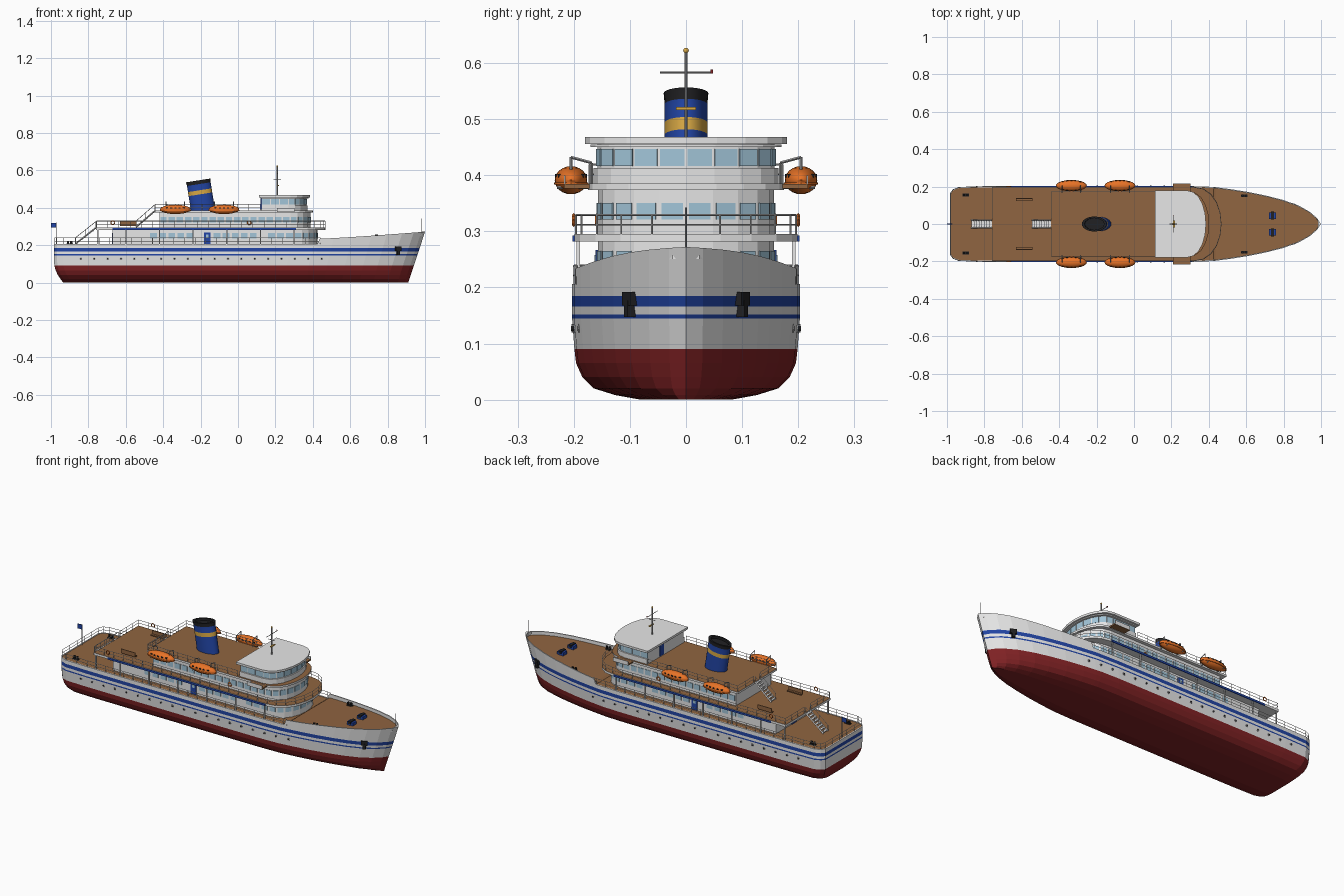
import bpy, bmesh, math
from mathutils import Vector, Matrix

if "Cube" in bpy.data.objects:
    bpy.data.objects.remove(bpy.data.objects["Cube"])

COLORS = {"white": (.80, .80, .80), "red": (.22, .016, .018), "blue": (.016, .06, .38),
          "deck_brown": (.28, .13, .052), "glass": (.36, .56, .69), "orange": (.80, .17, .02),
          "black": (.015, .015, .017), "grey": (.42, .42, .43), "yellow": (.70, .40, .06)}
M = {}
for n, c in COLORS.items():
    M[n] = bpy.data.materials.new(n)
    M[n].diffuse_color = (*c, 1)

def finish(bm, name, *mats, smooth=False):
    bmesh.ops.recalc_face_normals(bm, faces=bm.faces)
    me = bpy.data.meshes.new(name)
    bm.to_mesh(me)
    bm.free()
    for m in mats:
        me.materials.append(M[m])
    for p in me.polygons:
        p.use_smooth = smooth
    if smooth:
        me.set_sharp_from_angle(angle=math.radians(40))
    ob = bpy.data.objects.new(name, me)
    bpy.context.collection.objects.link(ob)
    return ob

def box(bm, c, s, rot=0.0, mi=0):
    mat = Matrix.Translation(c) @ Matrix.Rotation(rot, 4, 'Z') @ Matrix.Diagonal((*s, 1))
    vs = bmesh.ops.create_cube(bm, size=1, matrix=mat)["verts"]
    for f in {f for v in vs for f in v.link_faces}:
        f.material_index = mi

def bar(bm, p, q, r=.0016, sides=4):
    p, q = Vector(p), Vector(q)
    d = q - p
    mat = Matrix.Translation((p + q) / 2) @ d.to_track_quat('Z', 'Y').to_matrix().to_4x4()
    bmesh.ops.create_cone(bm, cap_ends=True, segments=sides, radius1=r, radius2=r, depth=d.length, matrix=mat)

def boxes(name, mat, items):
    bm = bmesh.new()
    for c, s in items:
        box(bm, c, s)
    return finish(bm, name, mat)

def interp(table, x):
    for (a, ya), (b, yb) in zip(table, table[1:]):
        if x <= b:
            return ya + (yb - ya) * max(0, x - a) / max(b - a, 1e-6)
    return table[-1][1]

# ---- hull: plan curve, section curve, sheer ----
PLAN = [(-.985, 0), (-.985, .165), (-.968, .185), (-.935, .198), (-.8, .202), (-.4, .203), (0, .203),
        (.3, .203), (.42, .199), (.44, .197), (.445, .1965), (.52, .187), (.62, .171), (.72, .15), (.8, .129),
        (.88, .1), (.94, .066), (.98, .03), (1, 0)]
SECTION = [(0, .40), (.008, .62), (.02, .81), (.04, .91), (.065, .965), (.09, .98), (.145, 1), (.3, 1)]
top_z = lambda x: .206 if x < .442 else .234 + .038 * ((x - .442) / .558) ** 1.2
deck_z = lambda x: .204 if x < .442 else .212 + .04 * (x - .442) / .558
stem = lambda z: .91 + .09 * min(z / .27, 1)
stern = lambda z: interp([(0, -.935), (.02, -.95), (.05, -.97), (.1, -.985)], z)

def hull_point(xn, y, z):
    a, b = stern(z), stem(z)
    return (a + (xn + .985) / 1.985 * (b - a), y * interp(SECTION, z), z)

def hull_half(x, z):
    xn = (x - stern(z)) / (stem(z) - stern(z)) * 1.985 - .985
    return interp(PLAN, xn) * interp(SECTION, z)

LEVELS = [0, .008, .02, .04, .065, .09, .145, .152, .166, .185]
BANDS = [1] * 6 + [0, 2, 0, 2, 0, 0, 0, 3]
bm = bmesh.new()
for s in (1, -1):
    cols = []
    for xn, y in PLAN:
        pts = [hull_point(xn, 0, 0)] + [hull_point(xn, y, z) for z in LEVELS]
        x, w, t = hull_point(xn, y, top_z(xn))
        xi, wi = min(max(x, -.979), .985), max(w - .006, 0)
        pts += [(x, w, t), (xi, wi, t), (xi, wi, deck_z(xn)), (xi, 0, deck_z(xn))]
        cols.append([bm.verts.new((p[0], s * p[1], p[2])) for p in pts])
    for a, b in zip(cols, cols[1:]):
        for i, mi in enumerate(BANDS):
            bm.faces.new((a[i], b[i], b[i + 1], a[i + 1])).material_index = mi
bmesh.ops.remove_doubles(bm, verts=bm.verts, dist=.0001)
bmesh.ops.dissolve_degenerate(bm, edges=bm.edges, dist=.0001)
finish(bm, "hull", "white", "red", "blue", "deck_brown")

# ---- superstructure ----
def outline(x0, xs, x1, w, n=10):
    arc = [(xs + (x1 - xs) * math.cos(t) ** .9, w * math.sin(t))
           for t in [math.pi * (i / n - .5) for i in range(1, n)]]
    return [(x0, -w), (xs, -w)] + arc + [(xs, w), (x0, w)]

def prism(name, pts, z0, z1, side="white", top="white"):
    bm = bmesh.new()
    lo = [bm.verts.new((*p, z0)) for p in pts]
    hi = [bm.verts.new((*p, z1)) for p in pts]
    bm.faces.new(lo[::-1])
    bm.faces.new(hi).material_index = 1
    for i in range(len(pts)):
        j = (i + 1) % len(pts)
        bm.faces.new((lo[i], lo[j], hi[j], hi[i]))
    return finish(bm, name, side, top)

def windows(name, pts, z0, z1, step, fill, keep=lambda x: True):
    bm = bmesh.new()
    for p, q in zip(pts, pts[1:]):
        p, q = Vector(p), Vector(q)
        d = q - p
        n = max(1, round(d.length / step))
        for i in range(n):
            c = p + d * (i + .5) / n
            if keep(c.x):
                box(bm, (c.x, c.y, (z0 + z1) / 2), (d.length / n * fill, .005, z1 - z0), math.atan2(d.y, d.x))
    return finish(bm, name, "glass")

lower = outline(-.67, .30, .425, .157)
upper = outline(-.42, .28, .388, .157)
bridge_base = outline(.125, .27, .372, .165)
bridge = outline(.125, .27, .366, .158)
deck2 = outline(-.76, .32, .468, .199)
deck3 = outline(-.445, .29, .402, .175)
prism("lower_house", lower, .203, .282)
prism("upper_deck", deck2, .282, .295, "white", "deck_brown")
prism("upper_house", upper, .295, .374)
prism("top_deck", deck3, .374, .385, "white", "deck_brown")
prism("bridge_base", bridge_base, .385, .413)
prism("bridge_house", bridge, .413, .456)
prism("bridge_eave", outline(.12, .28, .376, .17), .450, .455)
prism("bridge_roof", outline(.113, .28, .385, .18), .456, .468)
windows("lower_windows", lower, .236, .265, .049, .74, lambda x: x > -.47 and abs(x + .165) > .045 and abs(x - .13) > .03)
windows("upper_windows", upper, .321, .350, .045, .78, lambda x: x > -.41 and abs(x - .06) > .02)
windows("bridge_windows", bridge, .416, .447, .05, .9)
boxes("bridge_wings", "deck_brown", [((.255, s * .192, .38), (.095, .05, .008)) for s in (1, -1)])
boxes("wing_screens", "white", [((.255, s * .216, .388), (.095, .003, .022)) for s in (1, -1)])
boxes("deck_stripes", "blue", [((-.18, s * .2, .287), (.98, .005, .011)) for s in (1, -1)])
boxes("doors", "blue", [((-.165, s * .158, .236), (.034, .006, .062)) for s in (1, -1)]
      + [((.124, .04, .42), (.005, .035, .06)), ((-.671, 0, .235), (.005, .04, .06))])
boxes("door_panes", "glass", [((-.165, s * .160, .25), (.014, .006, .016)) for s in (1, -1)])
boxes("deck_pillars", "white", [((x, s * .192, .243), (.006, .006, .08))
                                for x in (-.75, -.6, -.42, -.24, -.06, .12, .3) for s in (1, -1)])

# ---- railings ----
def railing(name, pts, z, h=.034, step=.06):
    bm = bmesh.new()
    for p, q in zip(pts, pts[1:]):
        p, q = Vector((*p, z)), Vector((*q, z))
        for k in (.5, 1):
            bar(bm, p + Vector((0, 0, h * k)), q + Vector((0, 0, h * k)), .0014)
        n = max(1, round((q - p).length / step))
        for i in range(n + 1):
            c = p.lerp(q, i / n)
            bar(bm, c, c + Vector((0, 0, h)))
    return finish(bm, name, "white")

inset = [(x if x > -.98 else -.98, y - .003) for x, y in PLAN[1:10]]
railing("main_deck_rail", [(x, -y) for x, y in reversed(inset)] + inset, .205)
railing("upper_deck_rail", [(x * .995, y * .985) for x, y in deck2], .295)
railing("upper_deck_aft_rail_left", [(-.757, .03), (-.757, .196)], .295)
railing("upper_deck_aft_rail_right", [(-.757, -.03), (-.757, -.196)], .295)
for s, side in ((1, "left"), (-1, "right")):
    railing("top_deck_rail_" + side, [(.12, s * .172), (-.442, s * .172), (-.442, s * .03)], .385)

# ---- stairs with handrails ----
def stairs(name, x0, z0, x1, z1, n=8):
    bm = bmesh.new()
    for i in range(n):
        t = (i + .5) / n
        box(bm, (x0 + (x1 - x0) * t, 0, z0 + (z1 - z0) * t), ((x1 - x0) / n, .04, .005))
    for y in (-.021, .021):
        bar(bm, (x0, y, z0), (x1, y, z1), .004)
        bar(bm, (x0, y, z0 + .033), (x1, y, z1 + .033))
        for t in (0, .5, 1):
            x, z = x0 + (x1 - x0) * t, z0 + (z1 - z0) * t
            bar(bm, (x, y, z), (x, y, z + .033))
    finish(bm, name, "white")
stairs("aft_stairs", -.87, .206, -.76, .293)
stairs("top_stairs", -.545, .296, -.445, .383)

# ---- funnel: leaning elliptical tube with painted bands ----
bm = bmesh.new()
N, lean = 24, Matrix.Rotation(math.radians(-9), 4, 'Y')
hs = [-.02, .088, .110, .123, .131, .143, .163, .163, .15]
band = [1, 2, 1, 2, 1, 0, 0, 0]
band[3] = 1
rings = []
for k, h in enumerate(hs):
    g = 1.05 if k == 6 else (.82 if k > 6 else 1)
    rings.append([bm.verts.new(lean @ Vector((.064 * g * math.cos(a), .038 * g * math.sin(a), h)) + Vector((-.187, 0, .385)))
                  for a in [2 * math.pi * i / N for i in range(N)]])
for a, b, mi in zip(rings, rings[1:], band):
    for i in range(N):
        bm.faces.new((a[i], a[(i + 1) % N], b[(i + 1) % N], b[i])).material_index = mi
bm.faces.new(rings[-1])
bm.faces.new(rings[0][::-1])
finish(bm, "funnel", "black", "blue", "yellow", smooth=True)

# ---- lifeboats and davits ----
for bx in (-.335, -.075):
    for s in (1, -1):
        tag = ("aft" if bx < -.2 else "fore") + ("_left" if s > 0 else "_right")
        by, bz = s * .205, .391
        bm = bmesh.new()
        bmesh.ops.create_uvsphere(bm, u_segments=20, v_segments=12, radius=1,
                                  matrix=Matrix.Translation((bx, by, bz)) @ Matrix.Diagonal((.082, .029, .025, 1)))
        finish(bm, "lifeboat_" + tag, "orange", smooth=True)
        bm = bmesh.new()
        bmesh.ops.create_cone(bm, cap_ends=True, segments=20, radius1=1, radius2=1, depth=.004,
                              matrix=Matrix.Translation((bx, by, bz - .006)) @ Matrix.Diagonal((.083, .0305, 1, 1)))
        finish(bm, "gunwale_" + tag, "orange")
        boxes("boat_ports_" + tag, "black",
              [((bx + d, by, bz + .008), (.011, 2 * (.029 * math.sqrt(.9 - (d / .082) ** 2) + .001), .007))
               for d in (-.045, -.022, 0, .022, .045)])
        bm = bmesh.new()
        for d in (-.05, .05):
            path = [(bx + d, s * y, z) for y, z in ((.168, .385), (.168, .422), (.205, .432), (.205, .405))]
            for p, q in zip(path, path[1:]):
                bar(bm, p, q, .0025)
            bar(bm, (bx + d, s * .165, .378), (bx + d, s * .23, .378), .003)
        finish(bm, "davits_" + tag, "grey")

# ---- mast, poles, flag ----
bm = bmesh.new()
bar(bm, (.21, 0, .465), (.21, 0, .618), .003, 8)
bar(bm, (.21, -.046, .583), (.21, .046, .583), .002)
bar(bm, (.19, 0, .55), (.23, 0, .55), .002)
finish(bm, "mast", "grey")
boxes("radar_bar", "yellow", [((.216, 0, .519), (.008, .036, .005))])
boxes("mast_lights", "red", [((.21, .046, .585), (.004, .004, .007))])
bm = bmesh.new()
bmesh.ops.create_uvsphere(bm, u_segments=10, v_segments=6, radius=.005, matrix=Matrix.Translation((.21, 0, .622)))
finish(bm, "mast_ball", "yellow", smooth=True)
bm = bmesh.new()
bar(bm, (.983, 0, .25), (.983, 0, .342), .0018)
bar(bm, (-.972, 0, .205), (-.972, 0, .322), .0018)
finish(bm, "flag_poles", "grey")
boxes("flag", "blue", [((-.986, 0, .306), (.028, .003, .026))])

# ---- deck fittings ----
boxes("benches", "deck_brown", [(((-.587), s * .13, .306), (.088, .014, .006)) for s in (1, -1)]
      + [((-.587, s * .137, .318), (.088, .004, .02)) for s in (1, -1)])
boxes("windlasses", "blue", [((.74, s * .045, deck_z(.74) + .009), (.038, .034, .018)) for s in (1, -1)])
boxes("windlass_drums", "black", [((.74, s * .045, deck_z(.74) + .016), (.016, .042, .014)) for s in (1, -1)])
bm = bmesh.new()
for x, y in ((.59, .152), (-.9, .155)):
    for s in (1, -1):
        for d in (-.009, .009):
            bar(bm, (x + d, s * y, .2), (x + d, s * y, deck_z(x) + .018), .006, 8)
        box(bm, (x, s * y, deck_z(x) + .002), (.034, .014, .004))
finish(bm, "bollards", "black")

# ---- anchors and portholes on the hull sides ----
bm = bmesh.new()
for s in (1, -1):
    y = hull_half(.855, .17)
    box(bm, (.855, s * y, .18), (.034, .022, .024), -s * .45)
    box(bm, (.855, s * (y + .002), .162), (.016, .02, .03), -s * .45)
finish(bm, "anchors", "black")
for nm, mat, r, out in (("porthole_rims", "grey", .0075, .002), ("porthole_glass", "black", .0045, .003)):
    bm = bmesh.new()
    for i in range(19):
        x = -.84 + i * .0715
        for s in (1, -1):
            y = hull_half(x, .127)
            bar(bm, (x, s * (y - .004), .127), (x, s * (y + out), .127), r, 10)
    finish(bm, nm, mat)

# ---- lifebuoys ----
bm = bmesh.new()
for x, y in ((.06, .159), (-.67, .2)):
    for s in (1, -1):
        P = [Vector((x + .010 * math.cos(k * math.pi / 5), s * y, .32 + .010 * math.sin(k * math.pi / 5))) for k in range(10)]
        for k in range(10):
            bar(bm, P[k], P[(k + 1) % 10], .0028)
finish(bm, "lifebuoys", "orange")

for m in bpy.data.materials:
    if m.users and not m.is_grease_pencil:
        m.use_nodes = True
        m.node_tree.nodes["Principled BSDF"].inputs["Base Color"].default_value = m.diffuse_color
